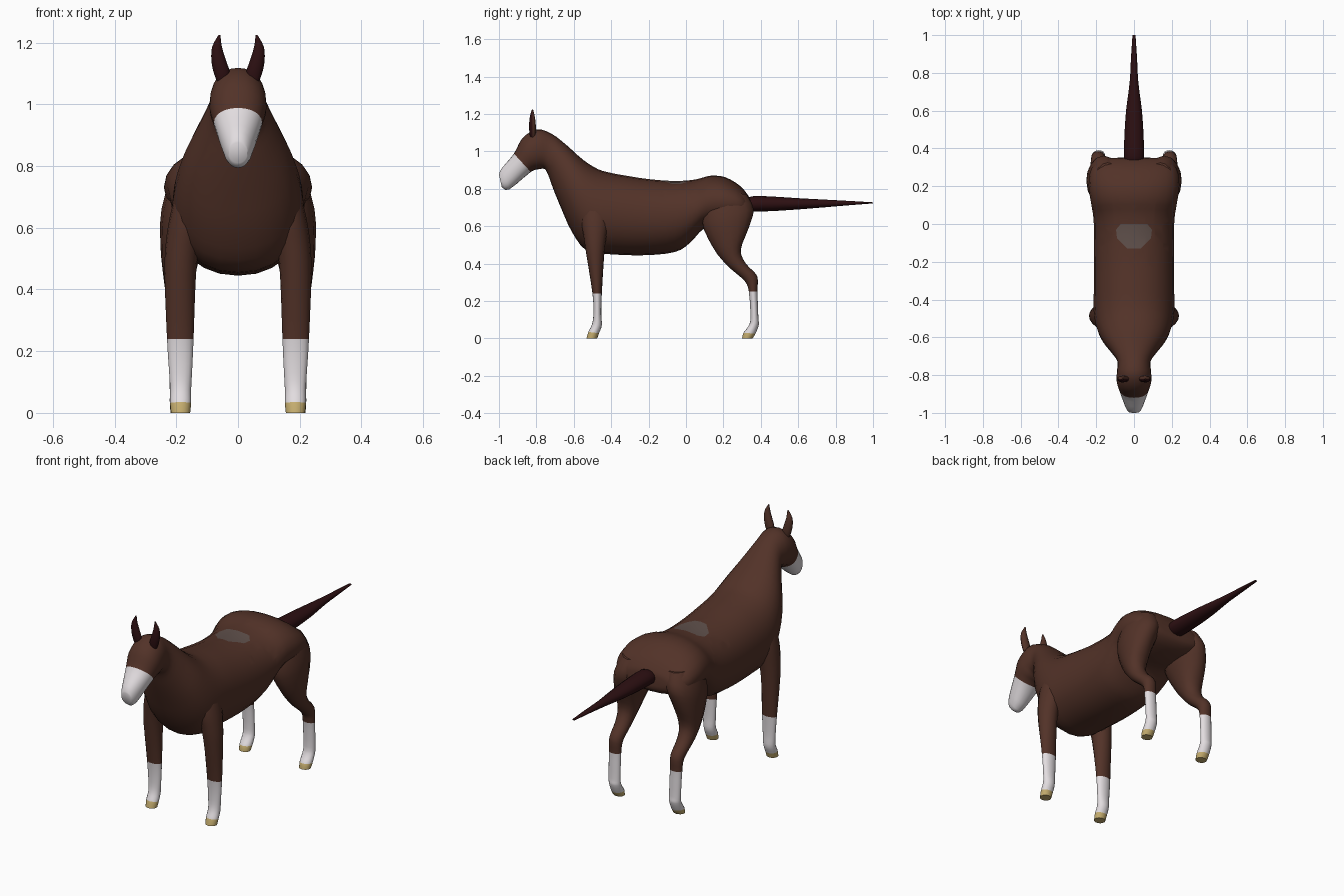
import bpy, bmesh, math
from mathutils import Vector

if "Cube" in bpy.data.objects:
    bpy.data.objects.remove(bpy.data.objects["Cube"])


def material(name, rgb):
    m = bpy.data.materials.new(name)
    m.diffuse_color = (*rgb, 1)
    m.use_nodes = True
    m.node_tree.nodes["Principled BSDF"].inputs["Base Color"].default_value = m.diffuse_color
    return m


BROWN = material("chestnut brown", (0.085, 0.032, 0.021))
DARK = material("dark maroon", (0.026, 0.005, 0.006))
WHITE = material("white", (0.76, 0.72, 0.74))
GOLD = material("hoof yellow", (0.56, 0.42, 0.16))
GREY = material("grey patch", (0.115, 0.08, 0.07))


def finish(bm, name, mats):
    bmesh.ops.recalc_face_normals(bm, faces=bm.faces)
    me = bpy.data.meshes.new(name)
    bm.to_mesh(me)
    bm.free()
    ob = bpy.data.objects.new(name, me)
    bpy.context.collection.objects.link(ob)
    for m in mats:
        me.materials.append(m)
    bpy.ops.object.select_all(action='DESELECT')
    ob.select_set(True)
    bpy.context.view_layer.objects.active = ob
    bpy.ops.object.shade_smooth_by_angle(angle=math.radians(50))
    return ob


def spline(a, b, c, d, t):
    return 0.5 * (2 * b + (c - a) * t + (2 * a - 5 * b + 4 * c - d) * t * t
                  + (3 * b - a - 3 * c + d) * t ** 3)


def loft(rings, rule=lambda i: 0, steps=3, sides=16, power=2.0):
    """Ring: y, z of one edge, y, z of the opposite edge, centre x, half width."""
    bm = bmesh.new()
    n = len(rings)
    dense, owner = [], []
    for i in range(n - 1):
        quad = [rings[max(0, min(n - 1, i + k))] for k in (-1, 0, 1, 2)]
        for s in range(steps):
            dense.append([spline(*v, s / steps) for v in zip(*quad)])
            owner.append(i)
    dense.append(rings[-1])
    loops = []
    for ya, za, yb, zb, cx, w in dense:
        loop = []
        for k in range(sides):
            a = math.tau * k / sides
            c, s = math.cos(a), math.sin(a)
            u = math.copysign(abs(c) ** (2 / power), c)
            v = math.copysign(abs(s) ** (2 / power), s)
            loop.append(bm.verts.new((cx + w * v, (ya + yb) / 2 + u * (ya - yb) / 2,
                                      (za + zb) / 2 + u * (za - zb) / 2)))
        loops.append(loop)
    for p, q, i in zip(loops, loops[1:], owner):
        for k in range(sides):
            j = (k + 1) % sides
            bm.faces.new((p[k], p[j], q[j], q[k])).material_index = rule(i)
    bm.faces.new(loops[0]).material_index = rule(0)
    bm.faces.new(loops[-1]).material_index = rule(n - 2)
    return bm


def mirrored(rings, side):
    return [(a, b, c, d, side * x, w) for a, b, c, d, x, w in rings]


# Head, neck and trunk: muzzle segments are white
body_rings = [(yt, zt, yb, zb, 0, w) for yt, zt, yb, zb, w in (
    (-1.0, .875, -.985, .81, .03),
    (-.985, .91, -.945, .797, .046),
    (-.92, .988, -.83, .89, .078),
    (-.875, 1.07, -.785, .905, .092),
    (-.80, 1.118, -.755, .905, .09),
    (-.72, 1.095, -.735, .87, .088),
    (-.64, 1.035, -.71, .80, .12),
    (-.55, .955, -.665, .69, .17),
    (-.47, .905, -.61, .57, .20),
    (-.40, .885, -.53, .468, .213),
    (-.33, .872, -.40, .45, .213),
    (-.20, .852, -.22, .445, .212),
    (-.06, .842, -.06, .462, .212),
    (.05, .85, .02, .51, .215),
    (.13, .87, .10, .59, .228),
    (.21, .862, .20, .60, .24),
    (.29, .815, .30, .62, .225),
    (.335, .76, .345, .65, .17),
    (.345, .735, .352, .68, .11))]
body = loft(body_rings, lambda i: 1 if i < 2 else 0, steps=3, sides=24, power=2.15)

# Grey patch cut into the back
outline = [Vector(p) for p in ((-.07, 0), (-.095, -.03), (-.09, -.075), (-.035, -.13),
                               (.035, -.13), (.09, -.075), (.095, -.03), (.07, 0))]
edges = []
for a, b in zip(outline, outline[1:] + outline[:1]):
    d = b - a
    edges.append((a, Vector((-d.y, d.x))))


def on_back(f):
    c = f.calc_center_median()
    return c.z > .74 and abs(c.y + .06) < .16


for a, nrm in edges:
    faces = [f for f in body.faces if on_back(f)]
    geom = faces + list({e for f in faces for e in f.edges}) + list({v for f in faces for v in f.verts})
    bmesh.ops.bisect_plane(body, geom=geom, plane_co=(a.x, a.y, 0), plane_no=(nrm.x, nrm.y, 0))
for f in body.faces:
    c = f.calc_center_median()
    if on_back(f) and all((c.xy - a).dot(nrm) > 0 for a, nrm in edges):
        f.material_index = 2
finish(body, "body", [BROWN, WHITE, GREY])

# Legs: brown upper, white stocking, yellow hoof
front_rings = [
    (-.55, .76, -.42, .76, .14, .05),
    (-.56, .64, -.41, .64, .16, .06),
    (-.548, .55, -.425, .55, .178, .056),
    (-.533, .45, -.437, .45, .187, .051),
    (-.50, .24, -.45, .24, .187, .043),
    (-.495, .13, -.453, .13, .186, .037),
    (-.503, .075, -.45, .07, .186, .034),
    (-.522, .035, -.465, .028, .186, .034),
    (-.532, 0, -.475, 0, .186, .031)]
hind_rings = [
    (.12, .80, .325, .77, .14, .07),
    (.085, .63, .362, .69, .16, .088),
    (.145, .485, .335, .59, .183, .068),
    (.215, .395, .293, .475, .191, .05),
    (.26, .355, .32, .40, .191, .042),
    (.315, .305, .38, .335, .19, .037),
    (.336, .25, .382, .25, .19, .035),
    (.345, .11, .387, .11, .188, .034),
    (.333, .065, .39, .075, .187, .034),
    (.307, .03, .372, .026, .187, .034),
    (.30, 0, .355, 0, .187, .031)]
ear_rings = [
    (-.832, 1.07, -.808, 1.07, .05, .016),
    (-.837, 1.10, -.803, 1.10, .052, .026),
    (-.839, 1.14, -.803, 1.14, .062, .024),
    (-.835, 1.185, -.808, 1.185, .068, .016),
    (-.824, 1.225, -.818, 1.225, .06, .003)]
for side, label in ((-1, "right"), (1, "left")):
    for name, rings, sock in (("front_leg", front_rings, 4), ("hind_leg", hind_rings, 6)):
        hoof = len(rings) - 2
        bm = loft(mirrored(rings, side), lambda i: 2 if i >= hoof else int(i >= sock))
        finish(bm, f"{label}_{name}", [BROWN, WHITE, GOLD])

    # Ears: dark inside facing forward
    bm = loft(mirrored(ear_rings, side), sides=12)
    bmesh.ops.recalc_face_normals(bm, faces=bm.faces)
    for f in bm.faces:
        f.material_index = int(f.normal.y < -.15)
    finish(bm, f"{label}_ear", [BROWN, DARK])

# Tail
tail_rings = [(y, z + h, y, z - h, 0, w) for y, z, h, w in (
    (.32, .715, .03, .045), (.36, .72, .041, .053), (.46, .72, .039, .051),
    (.60, .72, .03, .042), (.75, .722, .02, .023), (.88, .724, .011, .016),
    (1.0, .725, .003, .008))]
finish(loft(tail_rings, sides=12), "tail", [DARK])
